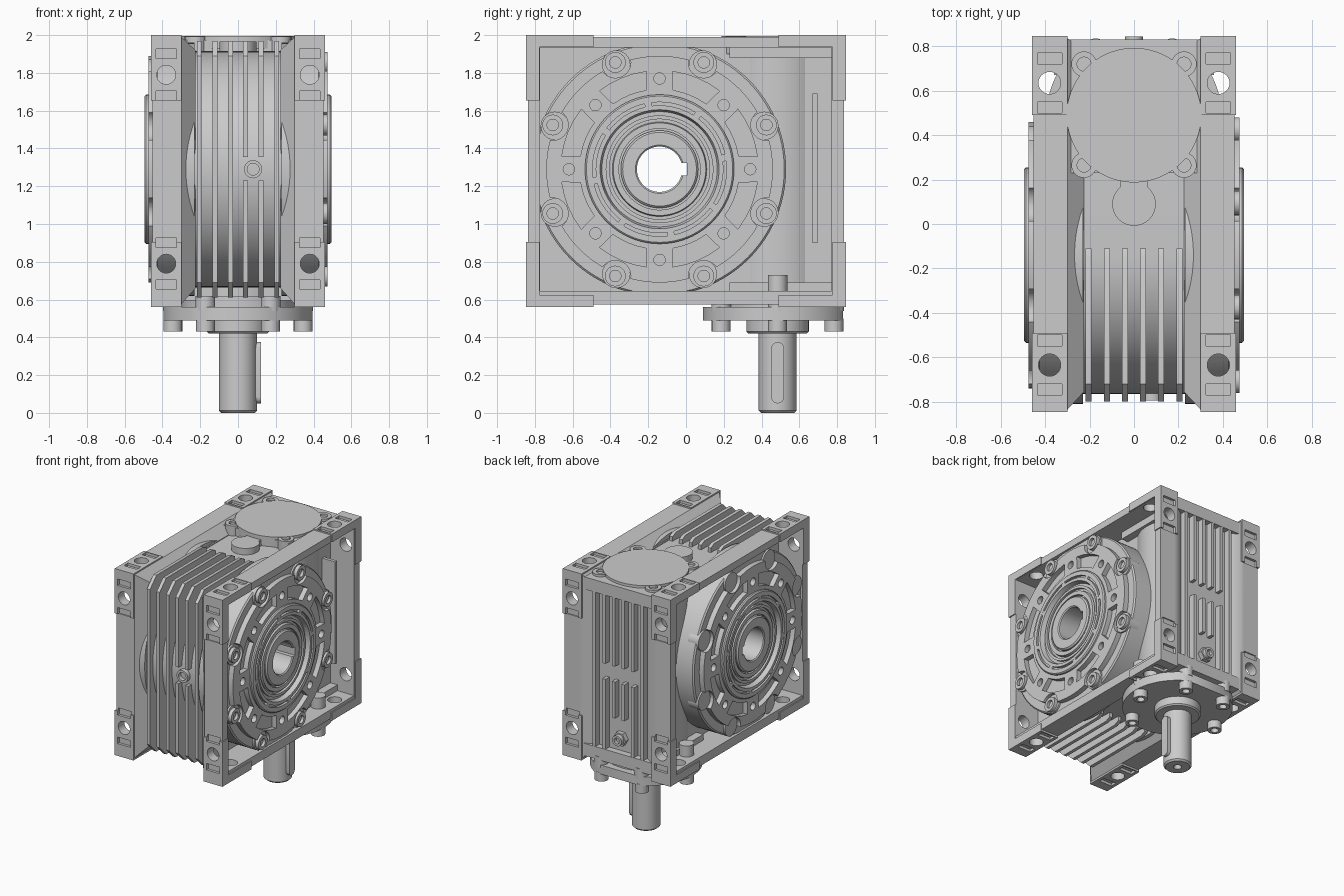
import bpy, bmesh
from math import sin, cos, pi, radians
from mathutils import Matrix

if "Cube" in bpy.data.objects:
    bpy.data.objects.remove(bpy.data.objects["Cube"])

GY, GZ, WY = -0.14, 1.29, 0.485          # wheel axis (y, z), worm axis y


def place(axis, p, t):
    return {'x': (t, p[0], p[1]), 'y': (p[0], t, p[1]), 'z': (p[0], p[1], t)}[axis]


def loft(name, axis, rings, closed=False):
    """rings: list of (2d points, position along axis)"""
    bm = bmesh.new()
    vs = [[bm.verts.new(place(axis, p, t)) for p in pts] for pts, t in rings]
    n = len(vs[0])
    pairs = list(zip(vs, vs[1:])) + ([(vs[-1], vs[0])] if closed else [])
    for a, b in pairs:
        for i in range(n):
            j = (i + 1) % n
            bm.faces.new((a[i], a[j], b[j], b[i]))
    if not closed:
        bm.faces.new(vs[0])
        bm.faces.new(vs[-1])
    bmesh.ops.recalc_face_normals(bm, faces=bm.faces)
    me = bpy.data.meshes.new(name)
    bm.to_mesh(me)
    bm.free()
    ob = bpy.data.objects.new(name, me)
    bpy.context.collection.objects.link(ob)
    return ob


def circ(c, r, n=32):
    return [(c[0] + r * cos(2 * pi * i / n), c[1] + r * sin(2 * pi * i / n)) for i in range(n)]


def rect(a0, a1, b0, b1):
    return [(a0, b0), (a1, b0), (a1, b1), (a0, b1)]


def prism(name, axis, pts, a, b):
    return loft(name, axis, [(pts, a), (pts, b)])


def cyl(name, axis, c, r, a, b, n=32):
    return prism(name, axis, circ(c, r, n), a, b)


def box(name, x0, x1, y0, y1, z0, z1):
    return prism(name, 'x', rect(y0, y1, z0, z1), x0, x1)


def socket(name, axis, c, r, a, b, inner=0.55, n=24):
    """cylinder with a blind hole in its b end"""
    return loft(name, axis, [(circ(c, r, n), a), (circ(c, r, n), b),
                             (circ(c, r * inner, n), b), (circ(c, r * inner, n), b + (a - b) * .6)])


def lathe(name, prof, n=96):
    return loft(name, 'x', [(circ((GY, GZ), r, n), x) for r, x in prof], closed=True)


def join(obs, name):
    with bpy.context.temp_override(active_object=obs[0], object=obs[0],
                                   selected_objects=obs, selected_editable_objects=obs):
        bpy.ops.object.join()
    obs[0].name = name
    return obs[0]


def cut(targets, cutters):
    c = join(cutters, "cutter")
    for ob in targets:
        m = ob.modifiers.new("cut", 'BOOLEAN')
        m.operation, m.solver, m.object = 'DIFFERENCE', 'EXACT', c
        with bpy.context.temp_override(active_object=ob, object=ob, selected_objects=[ob]):
            bpy.ops.object.modifier_apply(modifier="cut")
    bpy.data.objects.remove(c)


def mirror_x(ob, name):
    me = ob.data.copy()
    me.transform(Matrix.Diagonal((-1, 1, 1, 1)))
    me.flip_normals()
    o = bpy.data.objects.new(name, me)
    bpy.context.collection.objects.link(o)


def polar(r, deg):
    return (GY + r * cos(radians(deg)), GZ + r * sin(radians(deg)))


# gear body: half round in front, square at the back, with worm housing
arc = [polar(.625, 90 + 180 * i / 48) for i in range(49)]
body = prism("gear_body", 'x', arc + [(.78, .665), (.78, 1.915)], -.25, .25)
worm = cyl("worm_housing", 'z', (0, WY), .29, .58, 1.97, 64)
cut([body], [cyl("c", 'x', (GY, GZ), .19, -1, 1, 48)])
box("top_bridge", -.31, .31, .23, .83, 1.88, 1.975)
box("bottom_bridge", -.31, .31, .23, .83, .595, .69)

# side plates: flared web, deep recess inside a rectangular frame
outer, inner = rect(-.836, .836, .575, 1.99), rect(-.773, .77, .645, 1.935)
small = rect(-.755, .79, .66, 1.92)
plate = loft("right_side_plate", 'x', [(small, .225), (outer, .30), (outer, .452), (inner, .452), (inner, .25)])

# L-shaped corner pads with holes and shallow pockets
pads, holes = [], []
for sy in (-1, 1):
    for sz in (-1, 1):
        Y, Z = .847 * sy, 1.28 + .72 * sz
        y1, z1 = Y - .357 * sy, Z - .345 * sz
        yi, zi = Y - .072 * sy, Z - .063 * sz
        pads.append(prism("pad", 'x', [(Y, Z), (y1, Z), (y1, zi), (yi, zi), (yi, z1), (Y, z1)], .30, .46))
        hz, hy = GZ + .5 * sz, .635 * sy
        holes.append(cyl("c", 'y', (.38, hz), .05, yi - .05 * sy, Y + .05 * sy))
        holes.append(cyl("c", 'z', (.38, hy), .05, zi - .05 * sz, Z + .05 * sz))
        for d in (-.105, .105):
            zc, yc = hz + d * 1.05, hy + d * 1.05
            holes.append(box("c", .325, .435, Y - .02, Y + .02, zc - .025, zc + .025))
            holes.append(box("c", .325, .435, yc - .025, yc + .025, Z - .02, Z + .02))
pad = join(pads, "right_corner_pads")
cut([plate, pad], holes)
cut([plate], [cyl("c", 'x', (GY, GZ), .19, .1, 1, 48)])
mirror_x(plate, "left_side_plate")
mirror_x(pad, "left_corner_pads")

# output flange: drum with grooved hub
drum = lathe("right_flange_drum", [
    (.2, .23), (.67, .23), (.67, .425), (.66, .435), (.395, .435), (.395, .487), (.387, .495), (.355, .495),
    (.355, .475), (.338, .475), (.338, .495), (.315, .495), (.305, .46), (.285, .46), (.285, .475),
    (.265, .475), (.265, .455), (.25, .455), (.245, .475), (.215, .475), (.215, .45), (.2, .45)])
# raised face with tapped holes, pockets and bolt notches
face = lathe("right_flange_face", [(.385, .42), (.60, .42), (.60, .475), (.385, .475)])
cuts = []
for i in range(8):
    t, b = 45 * i, 45 * i + 22.5
    cuts.append(cyl("c", 'x', polar(.48, t), .03, .44, .6, 20))
    cuts.append(cyl("c", 'x', polar(.612, b), .082, .41, .6))
    sector = [polar(.425, b + d) for d in (-13, -6, 0, 6, 13)] + [polar(.522, b + d) for d in (15, 7, 0, -7, -15)]
    cuts.append(prism("c", 'x', sector, .437, .6))
cut([face], cuts)
lugs = join([cyl("lug", 'x', polar(.6, 45 * i + 22.5), .075, .36, .448) for i in range(8)], "right_flange_lugs")
for o, n in ((drum, "left_flange_drum"), (face, "left_flange_face"), (lugs, "left_flange_lugs")):
    mirror_x(o, n)
join([socket("b", 'x', polar(.612, 45 * i + 22.5), .055, .44, .475) for i in range(8)], "flange_bolts")

# groove bridges on both hubs
for s, n in ((1, "right"), (-1, "left")):
    bridges = []
    for i in range(8):
        pts = [polar(r, 45 * i + 10 + d) for r, d in ((.33, -3), (.36, -3), (.36, 3), (.33, 3))]
        bridges.append(prism("b", 'x', pts, .46 * s, .494 * s))
    join(bridges, n + "_hub_bridges")

# hollow output shaft with keyway
hollow = lathe("hollow_output_shaft", [(.12, -.478), (.128, -.485), (.195, -.485), (.205, -.475), (.205, .475),
                                       (.195, .485), (.128, .485), (.12, .478)])
cut([hollow], [box("c", -1, 1, GY + .05, GY + .145, GZ - .034, GZ + .034)])

# cooling fins wrapping the front half
FX = (-.205, -.122, -.04, .04, .122, .205)
up = [(-.11, 1.86), (-.11, 1.95), (-.15, 1.97), (-.72, 1.97), (-.80, 1.89)]
down = [(y, 2 * GZ - z) for y, z in reversed(up)]
mid = [(-.6, GZ - .3), (-.6, GZ + .3)]
fins = join([prism("f", 'x', up + down + mid, x - .013, x + .013) for x in FX], "front_fins")
cut([fins], [box("c", .02, .145, -.9, -.55, 1.23, 1.355)])
socket("front_plug", 'y', (.08, GZ), .048, -.72, -.795, .65)

# rear fins, split at mid height, with drain plug
rear = []
for x in FX:
    low = .95 if abs(x) < .1 else .68
    rear += [box("f", x - .013, x + .013, .74, .828, low, 1.23),
             box("f", x - .013, x + .013, .74, .828, 1.23 if abs(x) > .15 else 1.35, 1.9)]
join(rear, "rear_fins")
cyl("drain_plug", 'y', (0, .79), .055, .77, .815, 6)
socket("drain_plug_head", 'y', (0, .79), .04, .8, .845)

# top cover with four lugs and a round boss
cyl("top_cover", 'z', (0, .49), .303, 1.93, 1.995, 72)
join([socket("l", 'z', (x, y), .057, 1.90, 1.992) for x in (-.225, .225) for y in (.265, .72)], "cover_lugs")
cyl("top_boss", 'z', (0, .09), .098, 1.88, 1.965, 40)
box("top_boss_neck", -.06, .06, .12, .3, 1.88, 1.965)

# input flange, clipped flat at the back, with six bolts
R = .395
a0 = 61
clip = [(R * cos(radians(a)), WY + R * sin(radians(a))) for a in [180 - a0 + i * (180 + 2 * a0) / 60 for i in range(61)]]
prism("input_flange", 'z', clip, .49, .56)
cyl("input_flange_neck", 'z', (0, WY), .3, .55, .62, 64)
spots = [(.345 * cos(pi * i / 3), WY + .345 * sin(pi * i / 3)) for i in range(6)]
join([socket("b", 'z', p, .05, .5, .43) for p in spots], "input_flange_bolts")
join([cyl("b", 'z', p, .052, .54, .62) for p in spots], "input_flange_bosses")
join([cyl("b", 'z', (s * .345, WY), .052, .6, .73) for s in (-1, 1)], "bolt_stubs")

# input shaft with collar and key
loft("shaft_collar", 'z', [(circ((0, WY), r, 48), z) for r, z in ((.165, .5), (.165, .43), (.155, .42))])
loft("input_shaft", 'z', [(circ((0, WY), r, 48), z) for r, z in
                          ((.1, .5), (.1, .012), (.088, 0), (.03, 0), (.015, .04))])
key = [(WY + .034 * cos(a), (.341 if i < 9 else .084) + .034 * sin(a))
       for i, a in enumerate([pi * k / 8 for k in range(9)] + [pi + pi * k / 8 for k in range(9)])]
prism("shaft_key", 'x', key, .06, .122)

# upright ribs inside the side recesses
for s, n in ((1, "right"), (-1, "left")):
    box(n + "_recess_rib", min(.2 * s, .36 * s), max(.2 * s, .36 * s), .67, .695, .9, 1.69)

# smooth shading with crisp edges
for o in bpy.context.scene.objects:
    o.select_set(True)
    bpy.context.view_layer.objects.active = o
bpy.ops.object.shade_smooth_by_angle(angle=radians(32))
